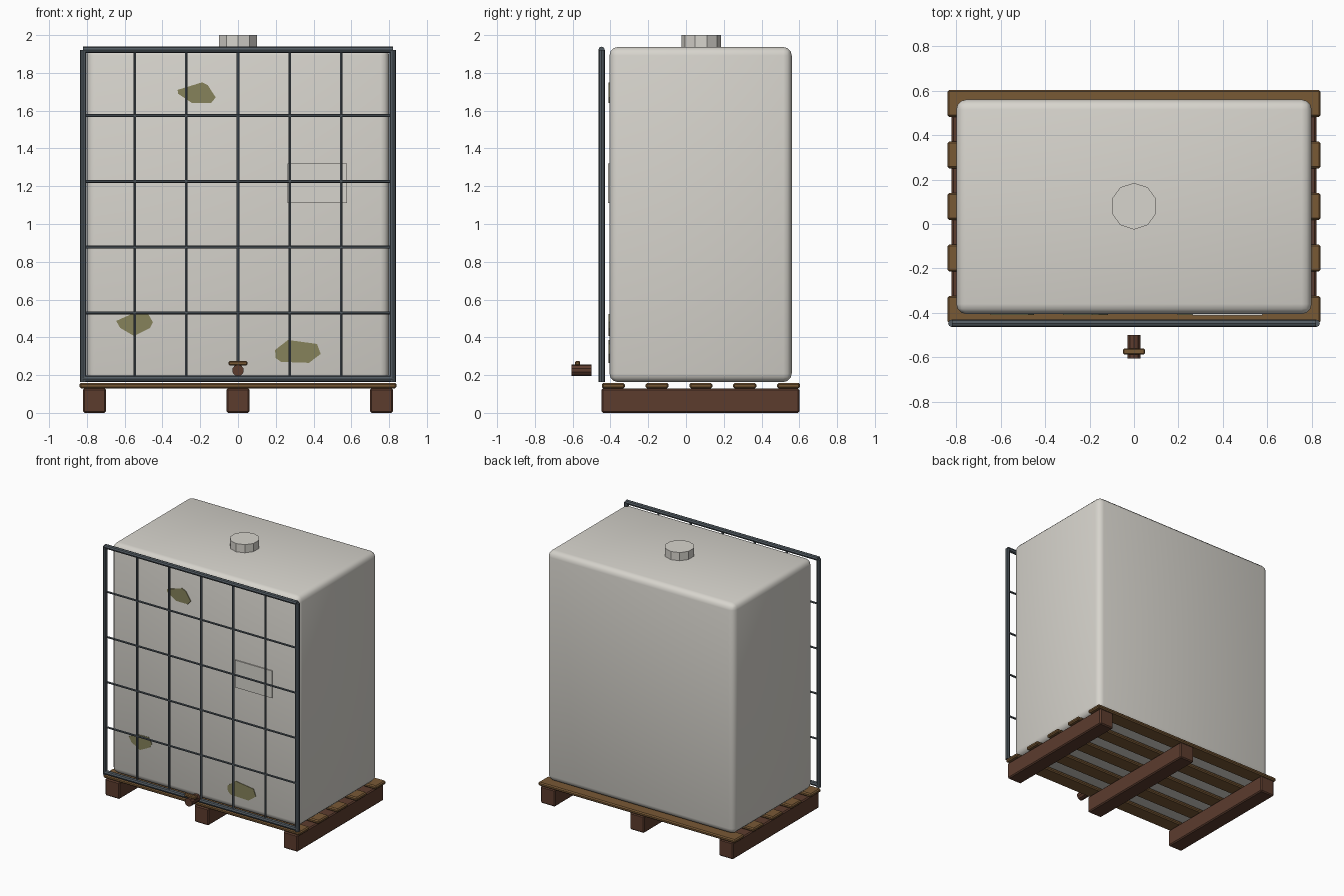
import bpy, bmesh, math
from mathutils import Vector

if "Cube" in bpy.data.objects:
    bpy.data.objects.remove(bpy.data.objects["Cube"])


def mat(name, r, g, b):
    m = bpy.data.materials.new(name)
    m.diffuse_color = (r, g, b, 1)
    m.use_nodes = True
    m.node_tree.nodes["Principled BSDF"].inputs["Base Color"].default_value = m.diffuse_color
    return m


PLASTIC = mat("cloudy_plastic", 0.68, 0.66, 0.61)
DARK = mat("dark_brown", 0.107, 0.045, 0.027)
WOOD = mat("wood_brown", 0.19, 0.1, 0.036)
STEEL = mat("steel_grey", 0.085, 0.105, 0.122)
GRIME = mat("olive_grime", 0.24, 0.225, 0.105)


def finish(name, bm, m):
    me = bpy.data.meshes.new(name)
    bmesh.ops.recalc_face_normals(bm, faces=bm.faces[:])
    bm.to_mesh(me)
    bm.free()
    me.materials.append(m)
    ob = bpy.data.objects.new(name, me)
    bpy.context.collection.objects.link(ob)
    return ob


def box(name, lo, hi, m, bevel=0.0, seg=1):
    lo, hi = Vector(lo), Vector(hi)
    bm = bmesh.new()
    bmesh.ops.create_cube(bm, size=1)
    for v in bm.verts:
        v.co = (lo + hi) / 2 + v.co * (hi - lo)
    if bevel:
        bmesh.ops.bevel(bm, geom=bm.edges[:], offset=bevel, segments=seg,
                        profile=0.5, affect='EDGES')
    return finish(name, bm, m)


def rod(name, a, b, r, m, sides=8):
    a, b = Vector(a), Vector(b)
    bm = bmesh.new()
    bmesh.ops.create_cone(bm, cap_ends=True, segments=sides, radius1=r,
                          radius2=r, depth=(b - a).length)
    q = (b - a).to_track_quat('Z', 'Y')
    for v in bm.verts:
        v.co = q @ v.co + (a + b) / 2
    return finish(name, bm, m)


def patch(name, pts, y0, y1, m):
    bm = bmesh.new()
    f = bm.faces.new([bm.verts.new((x, y1, z)) for x, z in pts])
    ext = bmesh.ops.extrude_face_region(bm, geom=[f])
    for v in ext["geom"]:
        if isinstance(v, bmesh.types.BMVert):
            v.co.y = y0
    return finish(name, bm, m)


# pallet: three runners and five slats
for i, x in enumerate((-0.76, 0, 0.76)):
    box(f"pallet_runner_{i}", (x - 0.061, -0.447, 0), (x + 0.061, 0.60, 0.13), DARK, 0.008)
for i in range(5):
    y = -0.385 + i * 0.232
    box(f"pallet_slat_{i}", (-0.84, y - 0.061, 0.13), (0.84, y + 0.061, 0.158), WOOD, 0.008)

# tank body and filler cap
tank = box("tank", (-0.8, -0.405, 0.163), (0.8, 0.56, 1.937), PLASTIC, 0.045, 3)
bpy.context.view_layer.objects.active = tank
tank.select_set(True)
bpy.ops.object.shade_smooth_by_angle(angle=math.radians(35))
rod("filler_cap", (0, 0.08, 1.92), (0, 0.08, 2.0), 0.105, PLASTIC, 10)

# front cage: heavy frame and thin bars
Y = -0.447
for s in (-1, 1):
    rod(f"cage_post_{s}", (s * 0.82, Y, 0.163), (s * 0.82, Y, 1.92), 0.017, STEEL)
for i, z in enumerate((0.18, 1.922)):
    rod(f"cage_rail_{i}", (-0.82, Y, z), (0.82, Y, z), 0.017, STEEL)
for i in range(5):
    x = -0.547 + i * 0.2735
    rod(f"cage_upright_{i}", (x, Y, 0.18), (x, Y, 1.92), 0.008, STEEL, 6)
for i in range(4):
    z = 0.53 + i * 0.348
    rod(f"cage_crossbar_{i}", (-0.82, Y, z), (0.82, Y, z), 0.008, STEEL, 6)

# outlet valve with handle
rod("valve_body", (0, -0.605, 0.225), (0, -0.50, 0.225), 0.031, DARK, 10)
box("valve_handle", (-0.05, -0.588, 0.25), (0.05, -0.56, 0.275), WOOD, 0.006)

# label plate and grime patches on the tank front
box("label_plate", (0.263, -0.413, 1.11), (0.578, -0.404, 1.32), PLASTIC)
patches = [
    [(-0.32, 1.71), (-0.19, 1.75), (-0.16, 1.735), (-0.118, 1.67), (-0.143, 1.64),
     (-0.243, 1.64), (-0.317, 1.69)],
    [(-0.645, 0.487), (-0.566, 0.522), (-0.476, 0.524), (-0.45, 0.48), (-0.466, 0.45),
     (-0.55, 0.407), (-0.624, 0.45)],
    [(0.196, 0.333), (0.265, 0.386), (0.418, 0.365), (0.438, 0.312), (0.376, 0.265),
     (0.228, 0.27), (0.2, 0.29)],
]
for i, pts in enumerate(patches):
    patch(f"grime_patch_{i}", pts, -0.409, -0.404, GRIME)
